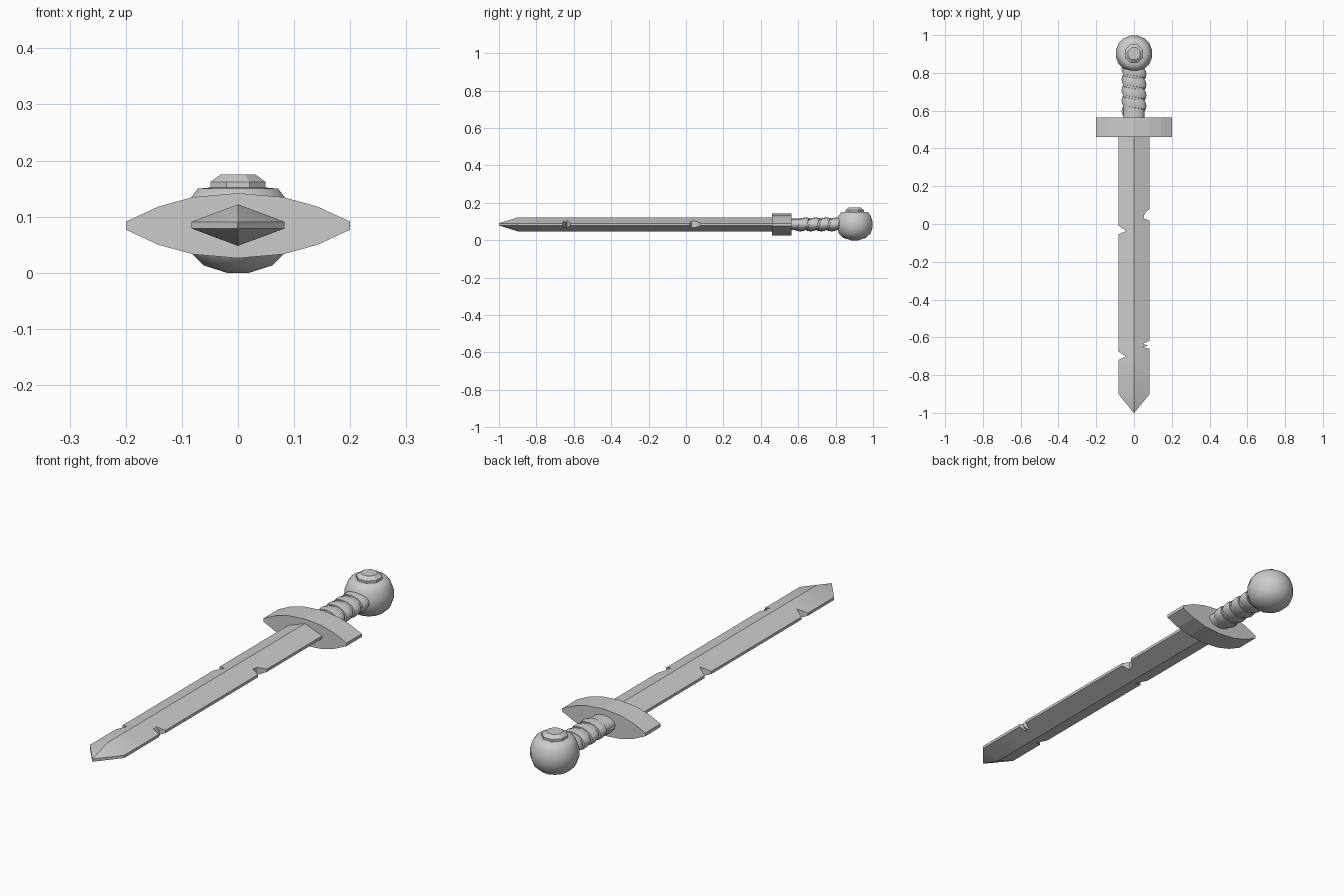
import bpy, math

if "Cube" in bpy.data.objects:
    bpy.data.objects.remove(bpy.data.objects["Cube"])

ZC = 0.085  # height of the sword's long axis


def make(name, verts, faces, smooth=None):
    me = bpy.data.meshes.new(name)
    me.from_pydata(verts, [], faces)
    ob = bpy.data.objects.new(name, me)
    bpy.context.collection.objects.link(ob)
    bpy.ops.object.select_all(action='DESELECT')
    bpy.context.view_layer.objects.active = ob
    ob.select_set(True)
    bpy.ops.object.mode_set(mode='EDIT')
    bpy.ops.mesh.select_all(action='SELECT')
    bpy.ops.mesh.remove_doubles(threshold=0.00005)
    bpy.ops.mesh.normals_make_consistent(inside=False)
    bpy.ops.object.mode_set(mode='OBJECT')
    if smooth:
        bpy.ops.object.shade_smooth_by_angle(angle=math.radians(smooth))
    return ob


def loft(name, rings, smooth=None):
    """Join equal-length closed rings with quads and cap both ends."""
    n = len(rings[0])
    verts = [p for r in rings for p in r]
    faces = [(i * n + j, i * n + (j + 1) % n, (i + 1) * n + (j + 1) % n, (i + 1) * n + j)
             for i in range(len(rings) - 1) for j in range(n)]
    faces += [tuple(range(n)), tuple(range(len(verts) - n, len(verts)))]
    return make(name, verts, faces, smooth)


# Blade: sections along y, with nicks cut into either edge
W, EDGE, RIDGE = 0.083, 0.006, 0.037


def blade_ring(y, left=W, right=W, ridge=RIDGE):
    def h(x):
        return min(ridge, EDGE + (RIDGE - EDGE) * (1 - x / W))
    hl, hr = h(left), h(right)
    return [(-left, y, ZC - hl), (0, y, ZC - ridge), (right, y, ZC - hr),
            (right, y, ZC + hr), (0, y, ZC + ridge), (-left, y, ZC + hl)]


stations = [(-1.0, 0.001, 0.001, EDGE), (-0.9,), (-0.72,), (-0.70, 0.043), (-0.675, W),
            (-0.66,), (-0.652, W, 0.045), (-0.643, W, 0.075), (-0.635, W, 0.045),
            (-0.618,), (-0.055,), (-0.037, 0.04), (-0.008,), (0.018,),
            (0.03, W, 0.05), (0.055, W, 0.056), (0.08,), (0.48,)]
loft("blade", [blade_ring(*s) for s in stations], 25)

# Guard: pointed lens profile extruded along y
q = [(0.2, 0.007), (0.142, 0.034), (0.08, 0.051), (0.0, 0.058)]
top = q + [(-x, z) for x, z in q[-2::-1]]
outline = top + [(x, -z) for x, z in reversed(top)]
loft("guard", [[(x, y, 0.084 + z) for x, z in outline] for y in (0.46, 0.565)])

# Grip core: oval rod
N = 16
loft("grip_core", [[(0.055 * math.cos(t), y, ZC + 0.031 * math.sin(t))
                    for t in (2 * math.pi * k / N for k in range(N))]
                   for y in (0.55, 0.85)], 40)

# Grip wrap: raised band wound around the core
band = [(-0.024, -0.008), (-0.022, 0.006), (0.0, 0.011), (0.022, 0.006), (0.024, -0.008)]
TURNS, PITCH = 4, 0.056
rings = []
for k in range(TURNS * N + 1):
    t = 2 * math.pi * k / N + math.pi
    y0 = 0.597 + PITCH * k / N
    rings.append([((0.055 + r) * math.cos(t), y0 + dy, ZC + (0.029 + r * 0.8) * math.sin(t))
                  for dy, r in band])
loft("grip_wrap", rings, 40)


def lathe(name, profile, sides, smooth):
    """Turn an (r, z) profile about the pommel's vertical axis."""
    return loft(name, [[(r * math.cos(2 * math.pi * (k + 0.5) / sides),
                         0.902 + r * math.sin(2 * math.pi * (k + 0.5) / sides), z)
                        for k in range(sides)] for r, z in profile], smooth)


# Pommel: faceted ball with a flattened top, and a stud set into it
lathe("pommel", [(0.02, 0.0), (0.062, 0.013), (0.086, 0.036), (0.098, 0.07), (0.098, 0.1),
                 (0.087, 0.132), (0.073, 0.15), (0.05, 0.152)], 16, 50)
lathe("pommel_stud", [(0.053, 0.14), (0.053, 0.162), (0.034, 0.175)], 8, 25)
